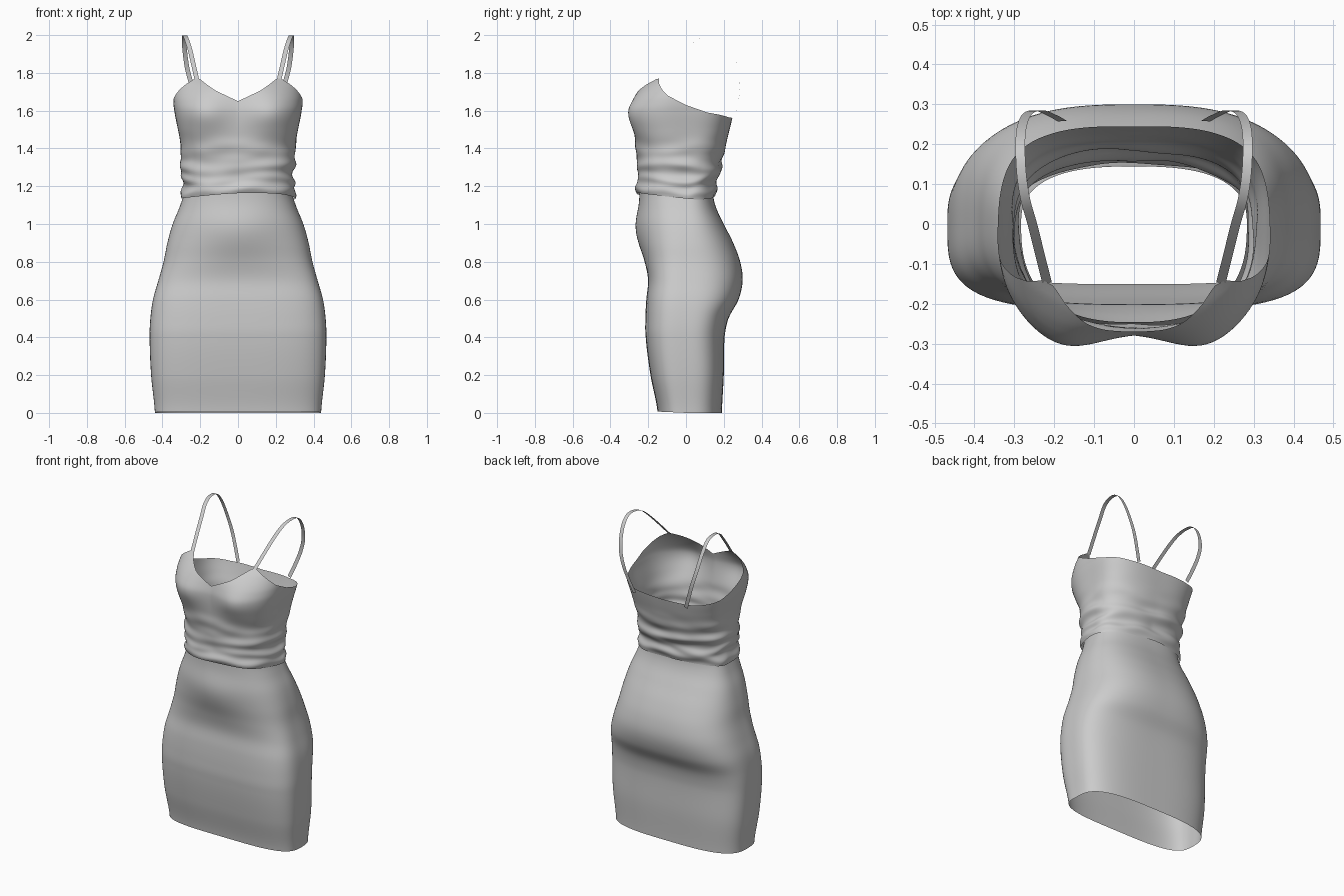
import bpy, bmesh, math
from mathutils import Vector, noise

if "Cube" in bpy.data.objects:
    bpy.data.objects.remove(bpy.data.objects["Cube"])

# Body sections: z, half width, front y, back y, front squareness, back squareness
SECTIONS = [
    (0.00, .440, -.150, .190, 3.4, 3.2), (0.20, .460, -.188, .200, 3.6, 3.2),
    (0.40, .468, -.213, .204, 3.6, 3.0), (0.50, .464, -.215, .225, 3.5, 3.0),
    (0.60, .450, -.210, .278, 3.4, 2.9), (0.70, .422, -.200, .300, 3.2, 2.8),
    (0.80, .394, -.212, .287, 2.9, 2.7), (0.90, .374, -.228, .250, 2.7, 2.6),
    (1.00, .346, -.238, .200, 2.6, 2.6), (1.10, .306, -.238, .155, 2.6, 2.6),
    (1.18, .283, -.243, .145, 2.6, 2.6), (1.30, .285, -.248, .167, 2.6, 2.6),
    (1.40, .296, -.258, .200, 2.7, 2.7), (1.50, .315, -.268, .228, 3.0, 3.0),
    (1.60, .334, -.272, .250, 3.0, 3.2), (1.66, .340, -.262, .262, 2.7, 3.2),
    (1.70, .337, -.250, .270, 2.4, 3.2), (1.74, .330, -.222, .270, 2.2, 3.2),
    (1.78, .318, -.172, .270, 2.2, 3.2)]
# Top edge height by angle, 0 = front centre, 180 = back centre
RIM = [(0, 1.65), (20, 1.707), (37, 1.768), (43, 1.77), (55, 1.735), (70, 1.68),
       (90, 1.63), (115, 1.59), (145, 1.565), (180, 1.558)]
# Right strap centre line
STRAP = [(.218, -.147, 1.765), (.235, -.08, 1.84), (.255, .0, 1.925), (.272, .06, 1.978),
         (.282, .125, 1.998), (.285, .19, 1.985), (.282, .24, 1.92), (.268, .275, 1.82),
         (.240, .285, 1.72), (.205, .272, 1.62), (.180, .258, 1.555)]
COLUMNS = 144


def catmull(a, b, c, d, u):
    return tuple(.5 * (2*q + (r-p)*u + (2*p-5*q+4*r-s)*u*u + (3*q-p-3*r+s)*u**3)
                 for p, q, r, s in zip(a, b, c, d))


def section(z):
    i = max(k for k in range(len(SECTIONS) - 1) if SECTIONS[k][0] <= z or k == 0)
    lo, hi = SECTIONS[i], SECTIONS[i + 1]
    u = (z - lo[0]) / (hi[0] - lo[0])
    before = SECTIONS[i-1] if i else lo
    after = SECTIONS[min(i + 2, len(SECTIONS) - 1)]
    return catmull(before, lo, hi, after, u)[1:]


def rim(t):
    deg = math.degrees(t) % 360
    deg = min(deg, 360 - deg)
    for (a, p), (b, q) in zip(RIM, RIM[1:]):
        if deg <= b:
            return p + (q - p) * (deg - a) / (b - a)
    return RIM[-1][1]


def bump(v, width):
    return math.exp(-(v / width) ** 2 / 2)


def body_point(t, z):
    a, front, back, nf, nb = section(z)
    s, c = math.sin(t), math.cos(t)
    n = nf if c > 0 else nb
    r = (abs(s) ** n + abs(c) ** n) ** (-1 / n)
    x, y = a * s * r, (front if c > 0 else -back) * c * r
    if c > 0:
        # belly and bust fullness
        y -= .030 * bump(x, .14) * bump(z - .97, .10) * min(1, c * 3)
        y -= .042 * bump(abs(x) - .18, .085) * bump(z - 1.59, .075) * min(1, c * 3)
    return Vector((x, y, z))


def bodice_point(t, z):
    # gathered folds around the waist
    p = body_point(t, z)
    away = (1 - math.cos(t)) / 2
    side = abs(math.sin(t))
    d = .018 * bump(z - 1.175 - .012 * math.sin(2*t + 1) - .006 * math.sin(7*t), .02)
    d += .016 * (.3 + .7*side) * bump(z - 1.235 - .018 * math.sin(3*t), .017)
    d += .022 * (.25 + .75*max(away, side*.8)) * bump(z - 1.30 - .018 * math.sin(2*t - .6), .022)
    d += .007 * bump(z - 1.39 - .02 * math.sin(3*t + 2), .025)
    d += .010 * noise.noise(Vector((p.x * 7, p.y * 7, z * 16))) * bump(z - 1.27, .10)
    out = Vector((p.x, p.y, 0)).normalized()
    return p + out * (d + .003)


def make_object(name, bm):
    bmesh.ops.recalc_face_normals(bm, faces=bm.faces)
    mesh = bpy.data.meshes.new(name)
    bm.to_mesh(mesh)
    bm.free()
    for poly in mesh.polygons:
        poly.use_smooth = True
    obj = bpy.data.objects.new(name, mesh)
    bpy.context.collection.objects.link(obj)
    return obj


def make_tube(name, rows, bottom, top, point):
    bm = bmesh.new()
    rings = []
    for i in range(rows + 1):
        ring = []
        for j in range(COLUMNS):
            t = math.tau * j / COLUMNS
            z = bottom(t) + (top(t) - bottom(t)) * i / rows
            ring.append(bm.verts.new(point(t, z)))
        rings.append(ring)
    for lo, hi in zip(rings, rings[1:]):
        for j in range(COLUMNS):
            k = (j + 1) % COLUMNS
            bm.faces.new((lo[j], lo[k], hi[k], hi[j]))
    return make_object(name, bm)


def make_strap(name, mirror):
    # flat ribbon swept along the strap line
    pts = []
    for i in range(len(STRAP) - 1):
        quad = [STRAP[min(max(i + k, 0), len(STRAP) - 1)] for k in (-1, 0, 1, 2)]
        pts += [Vector(catmull(*quad, u / 6)) for u in range(6)]
    pts.append(Vector(STRAP[-1]))
    bm = bmesh.new()
    pairs = []
    for i, p in enumerate(pts):
        tangent = (pts[min(i + 1, len(pts) - 1)] - pts[max(i - 1, 0)]).normalized()
        across = Vector((1, 0, 0))
        across = (across - tangent * across.dot(tangent)).normalized() * .012
        pair = [p - across, p + across]
        pairs.append([bm.verts.new((v.x * mirror, v.y, v.z)) for v in pair])
    for a, b in zip(pairs, pairs[1:]):
        bm.faces.new((a[0], a[1], b[1], b[0]))
    return make_object(name, bm)


# Skirt, tucked under the bodice hem
make_tube("skirt", 64, lambda t: 0.008 * max(0, math.cos(t)), lambda t: 1.18, body_point)
# Bodice with wavy hem and sweetheart neckline
make_tube("bodice", 64, lambda t: 1.145 + .012 * math.sin(2*t + 1) + .008 * math.cos(t),
          rim, bodice_point)
# Shoulder straps
make_strap("right_strap", 1)
make_strap("left_strap", -1)
